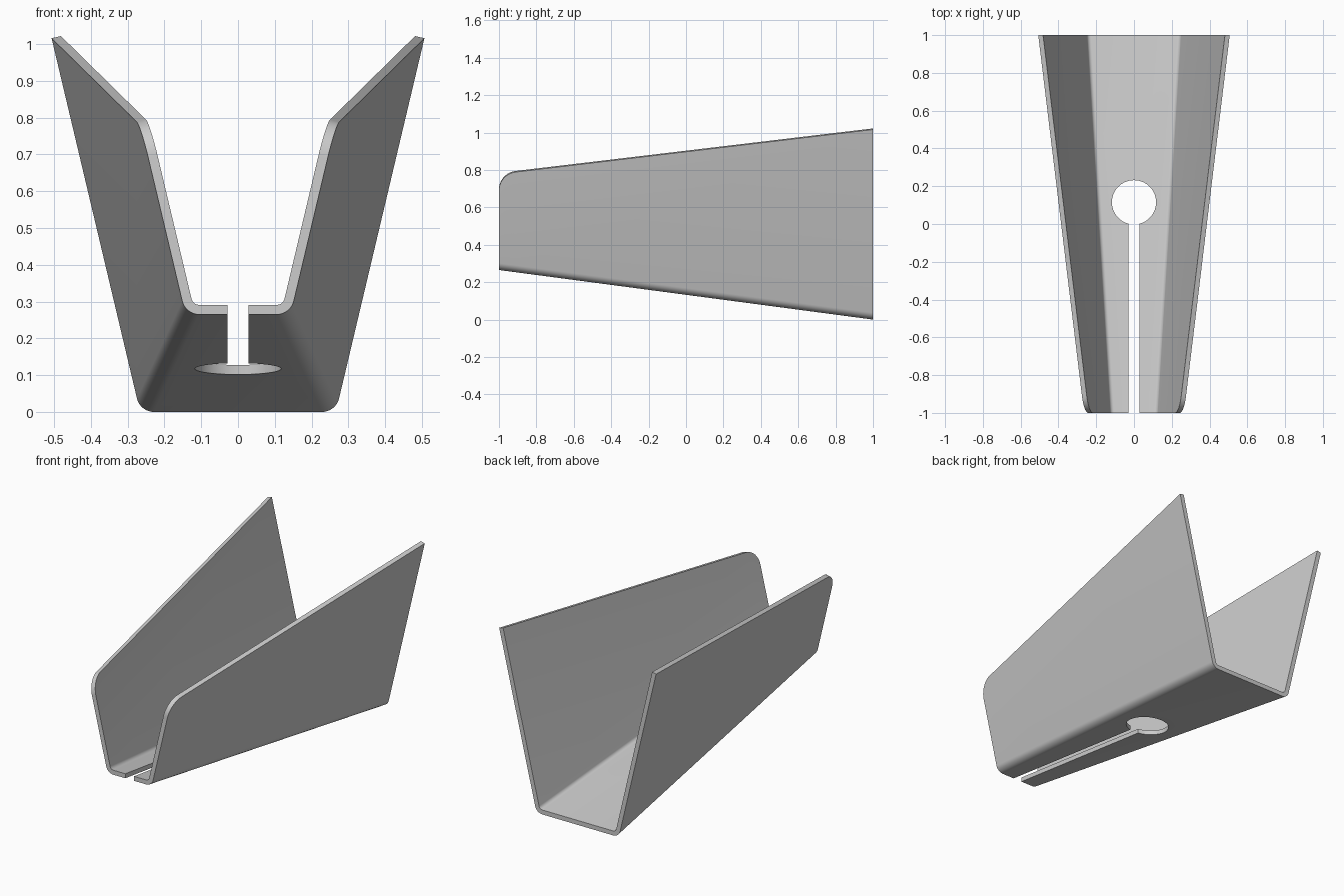
import bpy, bmesh
from math import sin, cos, tan, atan, pi, radians

if "Cube" in bpy.data.objects:
    bpy.data.objects.remove(bpy.data.objects["Cube"])

THICK, FILLET = 0.026, 0.048      # sheet thickness, outer bend radius
TILT = atan(0.237)                # outward lean of the side walls
NOSE, RISE = 0.1, atan(0.119)     # front top corner radius, rim slope


def section(y, top):
    """Outer and inner points of the bent sheet at one station, left to right."""
    base = 0.1325 * (1 - y)
    corner = 0.2045 + 0.0615 * y
    cx, cz = corner + FILLET * (sin(TILT) - 1) / cos(TILT), base + FILLET
    outer, inner = [], []
    for i in range(9):
        a = -pi / 2 + (pi / 2 - TILT) * i / 8
        for pts, r in ((outer, FILLET), (inner, FILLET - THICK)):
            pts.append((cx + r * cos(a), y, cz + r * sin(a)))
    x = corner + tan(TILT) * (top - base)
    outer.append((x, y, top))
    inner.append((x - THICK * cos(TILT), y, top + THICK * sin(TILT)))
    mirror = lambda pts: [(-p[0], p[1], p[2]) for p in reversed(pts)] + pts
    return mirror(outer), mirror(inner)


def finish(bm, name):
    bmesh.ops.recalc_face_normals(bm, faces=bm.faces)
    mesh = bpy.data.meshes.new(name)
    bm.to_mesh(mesh)
    bm.free()
    obj = bpy.data.objects.new(name, mesh)
    bpy.context.collection.objects.link(obj)
    return obj


# Stations: rounded front top corner, then straight to the back
rim = lambda y: 1.016 - tan(RISE) * (1 - y)
nose_y = -1 + NOSE
nose_z = rim(nose_y) - NOSE / cos(RISE)
stations = []
for i in range(11):
    a = pi - (pi / 2 - RISE) * i / 10
    stations.append((nose_y + NOSE * cos(a), nose_z + NOSE * sin(a)))
stations.append((1, rim(1)))

# Tapered channel, lofted through the stations
bm = bmesh.new()
loops = []
for y, top in stations:
    outer, inner = section(y, top)
    loops.append([bm.verts.new(p) for p in outer + inner[::-1]])
n = len(loops[0])
for a, b in zip(loops, loops[1:]):
    for i in range(n):
        j = (i + 1) % n
        bm.faces.new((a[i], a[j], b[j], b[i]))
for loop in (loops[0], loops[-1]):
    for i in range(n // 2 - 1):
        bm.faces.new((loop[i], loop[i + 1], loop[n - 2 - i], loop[n - 1 - i]))
channel = finish(bm, "tapered_channel")

# Keyhole cutter: slot from the front ending in a round hole
half, radius, centre = 0.028, 0.117, 0.115
gap = atan(half / (radius ** 2 - half ** 2) ** 0.5)
outline = [(-half, -1.2), (half, -1.2)]
for i in range(49):
    a = -pi / 2 + gap + (2 * pi - 2 * gap) * i / 48
    outline.append((radius * cos(a), centre + radius * sin(a)))
bm = bmesh.new()
face = bm.faces.new([bm.verts.new((x, y, -0.1)) for x, y in outline])
ext = bmesh.ops.extrude_face_region(bm, geom=[face])
bmesh.ops.translate(bm, vec=(0, 0, 0.6),
                    verts=[v for v in ext["geom"] if isinstance(v, bmesh.types.BMVert)])
cutter = finish(bm, "keyhole_cutter")
cutter.hide_render = True

mod = channel.modifiers.new("keyhole", 'BOOLEAN')
mod.operation, mod.solver, mod.object = 'DIFFERENCE', 'EXACT', cutter
bpy.context.view_layer.objects.active = channel
channel.select_set(True)
bpy.ops.object.modifier_apply(modifier=mod.name)
bpy.data.objects.remove(cutter)
bpy.ops.object.shade_smooth_by_angle(angle=radians(30))
